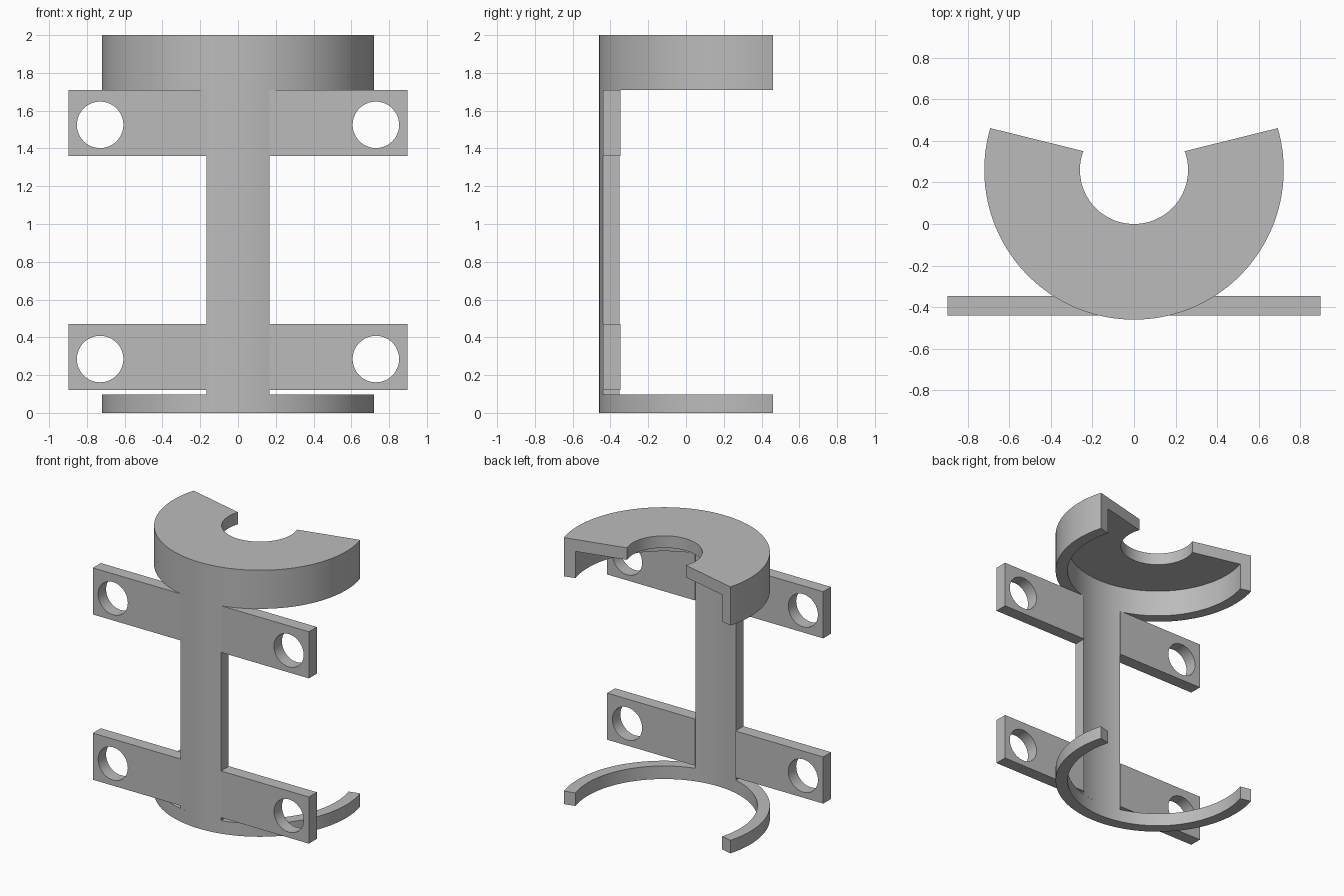
import bpy, bmesh
from math import sin, cos, asin, pi, radians
from mathutils import Vector

if "Cube" in bpy.data.objects:
    bpy.data.objects.remove(bpy.data.objects["Cube"])

grey = bpy.data.materials.new("plain_grey")
grey.use_nodes = True
colour = (0.5, 0.5, 0.5, 1)
grey.diffuse_color = colour
grey.node_tree.nodes["Principled BSDF"].inputs["Base Color"].default_value = colour

AXIS_Y = 0.26                   # common axis of all curved parts
OUTER, INNER, BORE = 0.72, 0.635, 0.26
WIDTH = 0.168                   # half width of the spine


def finish(bm, name):
    bmesh.ops.recalc_face_normals(bm, faces=bm.faces)
    mesh = bpy.data.meshes.new(name)
    bm.to_mesh(mesh)
    bm.free()
    mesh.materials.append(grey)
    obj = bpy.data.objects.new(name, mesh)
    bpy.context.collection.objects.link(obj)
    bpy.ops.object.select_all(action="DESELECT")
    obj.select_set(True)
    bpy.context.view_layer.objects.active = obj
    bpy.ops.object.shade_smooth_by_angle(angle=radians(30))


def sweep(name, profile, tilt, offset, steps, ends=True):
    """Sweep a (radius, z) profile round the axis between two mirrored flat cuts."""
    bm = bmesh.new()
    rows = []
    for i in range(steps + 1):
        t = 2 * i / steps - 1
        row = []
        for r, z in profile:
            a = t * (pi / 2 + tilt + asin(offset / r))
            row.append(bm.verts.new((r * sin(a), AXIS_Y - r * cos(a), z)))
        rows.append(row)
    n = len(profile)
    for a, b in zip(rows, rows[1:]):
        for j in range(n):
            # the spine's top and bottom are buried in the other parts
            if not ends and profile[j][1] == profile[(j + 1) % n][1]:
                continue
            bm.faces.new((a[j], a[(j + 1) % n], b[(j + 1) % n], b[j]))
    bm.faces.new(rows[0])
    bm.faces.new(rows[-1])
    finish(bm, name)


def plate(name, side, z0, z1, zc):
    """Flat mounting arm with a round hole near its tip."""
    front, back = -0.44, -0.346
    bm = bmesh.new()
    outline = [(WIDTH, z0), (0.897, z0), (0.897, z1), (WIDTH, z1)]
    hole = [(0.73 + 0.123 * cos(2 * pi * k / 64), zc + 0.123 * sin(2 * pi * k / 64))
            for k in range(64)]
    edges = []
    for loop in (outline, hole):
        vs = [bm.verts.new((side * x, front, z)) for x, z in loop]
        edges += [bm.edges.new((vs[k - 1], vs[k])) for k in range(len(vs))]
    bmesh.ops.triangle_fill(bm, edges=edges, use_beauty=True)
    new = bmesh.ops.extrude_face_region(bm, geom=bm.faces[:], use_keep_orig=True)
    verts = [g for g in new["geom"] if isinstance(g, bmesh.types.BMVert)]
    bmesh.ops.translate(bm, verts=verts, vec=Vector((0, back - front, 0)))
    finish(bm, name)


# Top cap with a hanging outer lip
TILT, OFFSET = radians(13.9), 0.029
sweep("top_cap", [(OUTER, 1.71), (OUTER, 2), (BORE, 2), (BORE, 1.91),
                  (INNER, 1.91), (INNER, 1.71)], TILT, OFFSET, 120)

# Thin open ring at the base
sweep("base_ring", [(OUTER, 0), (OUTER, 0.098), (INNER, 0.098), (INNER, 0)],
      TILT, OFFSET, 120)

# Curved upright spine with parallel sides
sweep("spine", [(OUTER, 0.098), (OUTER, 1.71), (INNER, 1.71), (INNER, 0.098)],
      -pi / 2, WIDTH, 16, ends=False)

# Two pairs of mounting arms
for level, z0, z1, zc in (("upper", 1.36, 1.71, 1.525), ("lower", 0.12, 0.47, 0.285)):
    for label, side in (("left", 1), ("right", -1)):
        plate(f"{level}_{label}_arm", side, z0, z1, zc)
